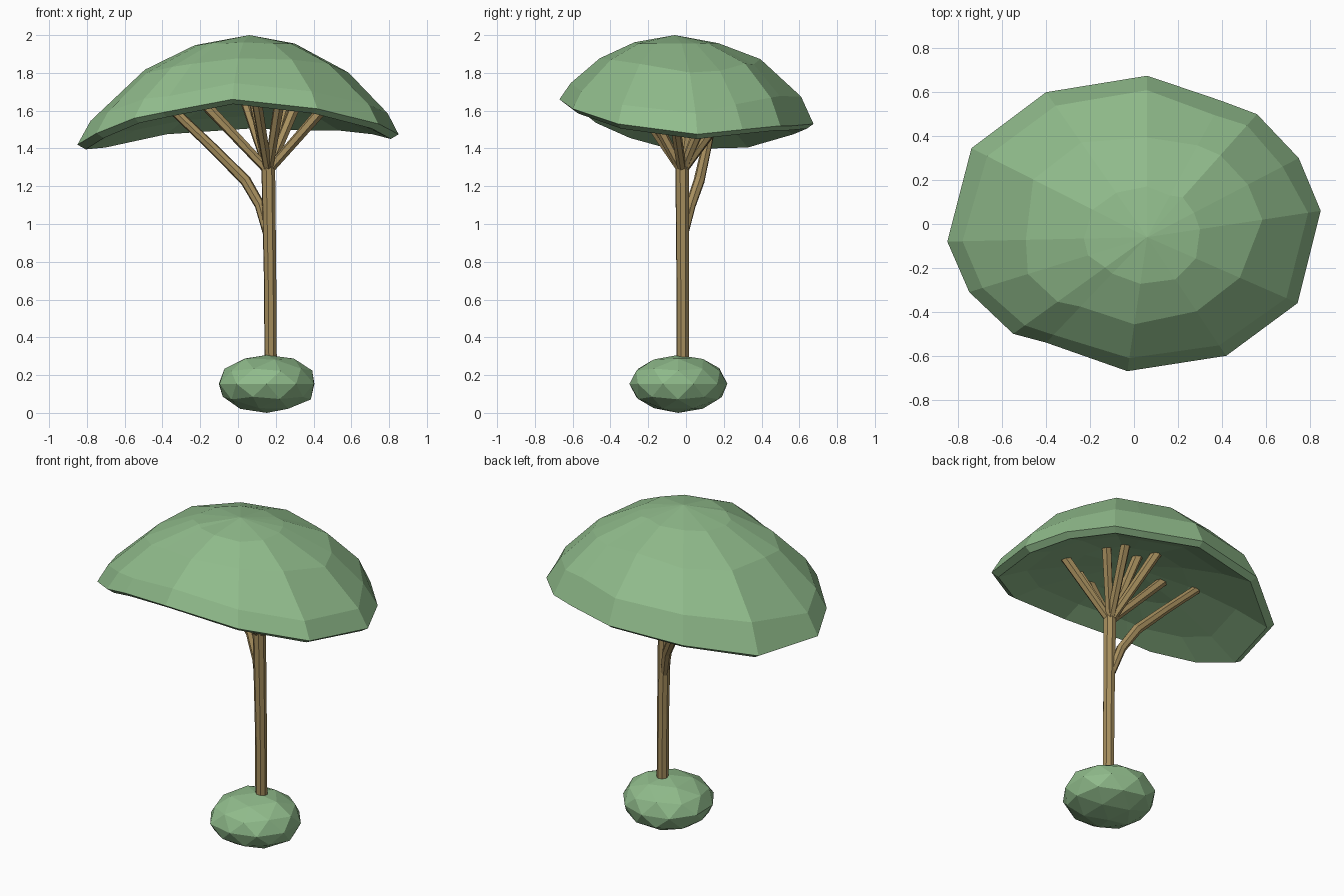
import bpy, bmesh, random
from math import cos, sin, tau
from mathutils import Vector

if "Cube" in bpy.data.objects:
    bpy.data.objects.remove(bpy.data.objects["Cube"])

random.seed(4)


def material(name, rgb):
    m = bpy.data.materials.new(name)
    m.diffuse_color = (*rgb, 1)
    m.use_nodes = True
    m.node_tree.nodes["Principled BSDF"].inputs["Base Color"].default_value = m.diffuse_color
    return m


LEAF = material("leaf_green", (0.28, 0.50, 0.26))
BARK = material("bark_brown", (0.38, 0.27, 0.11))


def make_object(name, bm, mat):
    bmesh.ops.recalc_face_normals(bm, faces=bm.faces)
    me = bpy.data.meshes.new(name)
    bm.to_mesh(me)
    bm.free()
    me.materials.append(mat)
    ob = bpy.data.objects.new(name, me)
    bpy.context.collection.objects.link(ob)
    return ob


def bridge(bm, rings):
    for a, b in zip(rings, rings[1:]):
        n = len(a)
        for k in range(n):
            bm.faces.new((a[k], a[(k + 1) % n], b[(k + 1) % n], b[k]))


def limb(name, path, radii, sides=7):
    """Tapered flat-sided tube along a path."""
    bm = bmesh.new()
    pts = [Vector(p) for p in path]
    rings = []
    for i, p in enumerate(pts):
        d = (pts[min(i + 1, len(pts) - 1)] - pts[max(i - 1, 0)]).normalized()
        u = d.cross(Vector((0.3, 1, 0))).normalized()
        v = d.cross(u)
        rings.append([bm.verts.new(p + radii[i] * (cos(tau * k / sides) * u + sin(tau * k / sides) * v))
                      for k in range(sides)])
    bridge(bm, rings)
    bm.faces.new(rings[0])
    bm.faces.new(rings[-1])
    return make_object(name, bm, BARK)


# Canopy: irregular arched rim, domed outside, shallow hollow underneath
RIM = [(0.06, 0.675, 1.53), (0.40, 0.56, 1.52), (0.56, 0.50, 1.52), (0.75, 0.30, 1.50),
       (0.85, 0.06, 1.475), (0.745, -0.36, 1.53), (0.42, -0.60, 1.61), (-0.03, -0.67, 1.66),
       (-0.40, -0.54, 1.59), (-0.55, -0.50, 1.56), (-0.75, -0.31, 1.48),
       (-0.85, -0.08, 1.42), (-0.74, 0.345, 1.43), (-0.40, 0.60, 1.50)]
FULL = {0, 1, 2, 12, 13}          # fuller, higher shoulder at the back
APEX = Vector((0.06, -0.06, 2.0))
HOLLOW = Vector((0.03, -0.02, 1.69))


def canopy_ring(bm, centre, t, drop, dz=0.0, jitter=0.0, full=1.0):
    ring = []
    for i, p in enumerate(RIM):
        s = t + random.uniform(-jitter, jitter)
        k = drop * (s / t) ** 2 * (full if i in FULL else 1)
        q = centre.lerp(Vector(p), s)
        q.z = centre.z - (centre.z - p[2]) * k + dz
        ring.append(bm.verts.new(q))
    return ring


bm = bmesh.new()
rings = [canopy_ring(bm, APEX, 0.33, 0.10, jitter=0.03),
         canopy_ring(bm, APEX, 0.64, 0.35, jitter=0.04, full=0.83),
         canopy_ring(bm, APEX, 0.91, 0.76, jitter=0.02, full=0.91),
         canopy_ring(bm, APEX, 1.0, 1.0),
         canopy_ring(bm, HOLLOW, 0.95, 1.0, dz=-0.025),
         canopy_ring(bm, HOLLOW, 0.74, 0.74),
         canopy_ring(bm, HOLLOW, 0.42, 0.33)]
bridge(bm, rings)
for centre, ring in ((APEX, rings[0]), (HOLLOW, rings[-1])):
    c = bm.verts.new(centre)
    for k in range(len(ring)):
        bm.faces.new((c, ring[k], ring[(k + 1) % len(ring)]))
# merge neighbouring facets into broad irregular panels
bmesh.ops.dissolve_limit(bm, angle_limit=0.14, verts=bm.verts, edges=bm.edges)
bmesh.ops.triangulate(bm, faces=[f for f in bm.faces if len(f.verts) > 4])
make_object("canopy", bm, LEAF)

# Trunk
limb("trunk", [(0.174, -0.018, 0.10), (0.17, -0.018, 0.7), (0.16, -0.02, 1.31)],
     [0.034, 0.034, 0.038], 8)

# Branches fanning out from the fork up into the canopy
TIPS = [(0.45, -0.07, 1.61), (0.10, -0.26, 1.64), (0.31, 0.13, 1.64), (0.26, 0.24, 1.64),
        (0.08, 0.13, 1.67), (0.04, 0.25, 1.65), (-0.20, 0.03, 1.66), (0.22, -0.22, 1.65)]
for i, tip in enumerate(TIPS):
    limb(f"branch_{i + 1}", [(0.16, -0.02, 1.28), tip], [0.024, 0.029], 6)

# Low side branch
limb("low_branch", [(0.155, -0.01, 0.95), (0.115, 0.025, 1.10), (0.04, 0.07, 1.23),
                    (-0.14, 0.11, 1.41), (-0.35, 0.15, 1.61)],
     [0.024, 0.028, 0.030, 0.027, 0.026], 7)

# Bush around the foot
bm = bmesh.new()
bmesh.ops.create_icosphere(bm, subdivisions=2, radius=1)
for v in bm.verts:
    s = random.uniform(0.98, 1.04)
    v.co = Vector((0.152 + 0.264 * v.co.x * s, -0.042 + 0.262 * v.co.y * s,
                   max(0, 0.154 + 0.154 * v.co.z * min(s, 1.02))))
make_object("bush", bm, LEAF)
